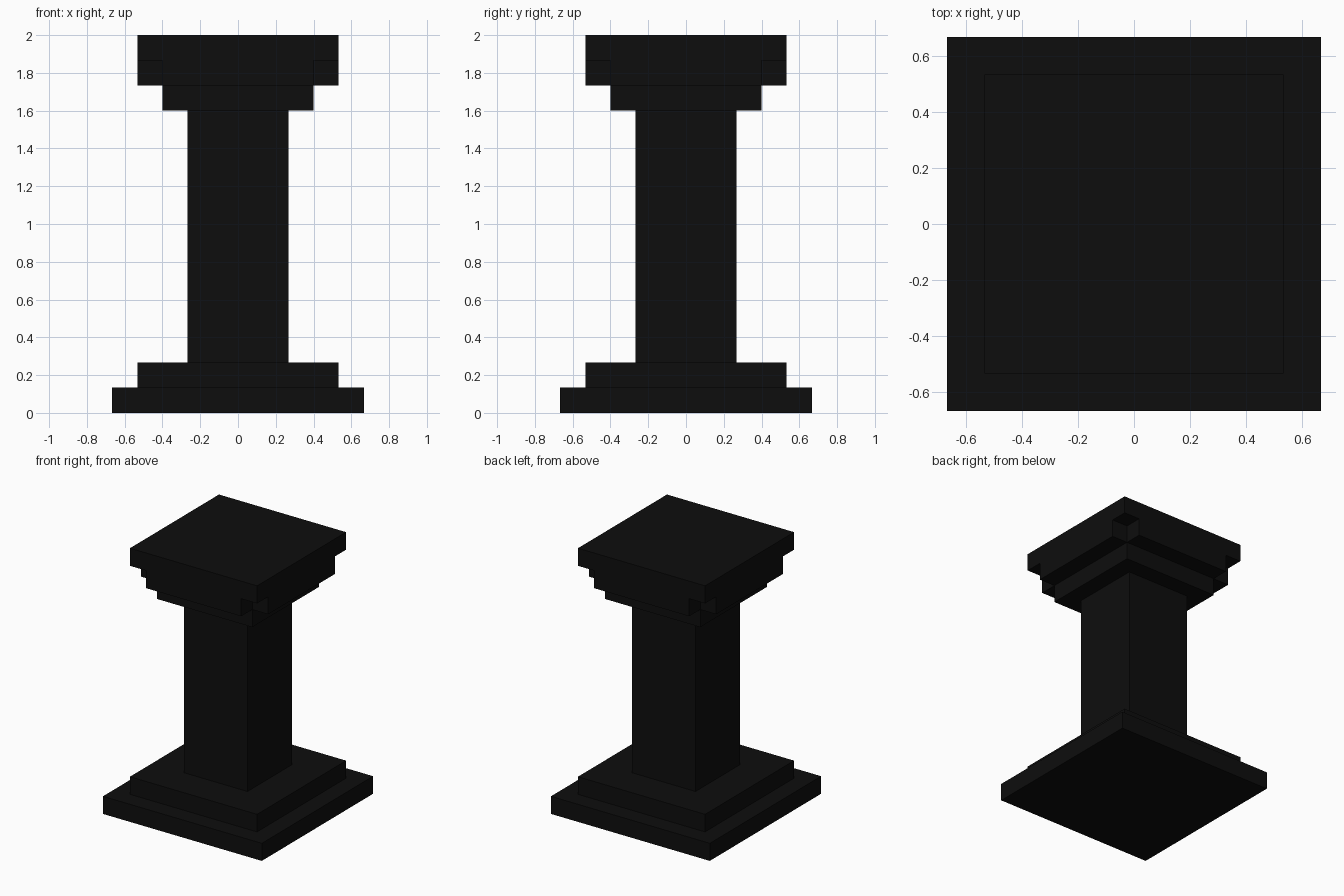
import bpy, bmesh

if "Cube" in bpy.data.objects:
    bpy.data.objects.remove(bpy.data.objects["Cube"])

U = 2 / 15  # block unit

mat = bpy.data.materials.new("near black stone")
mat.diffuse_color = (0.0042, 0.0042, 0.0042, 1)
mat.use_nodes = True
mat.node_tree.nodes["Principled BSDF"].inputs["Base Color"].default_value = mat.diffuse_color


def prism(name, outline, z0, z1):
    """Extrude a counter-clockwise outline (in block units) from z0 to z1."""
    bm = bmesh.new()
    face = bm.faces.new([bm.verts.new((x * U, y * U, z0 * U)) for x, y in outline])
    ext = bmesh.ops.extrude_face_region(bm, geom=[face])
    top = [g for g in ext["geom"] if isinstance(g, bmesh.types.BMVert)]
    bmesh.ops.translate(bm, verts=top, vec=(0, 0, (z1 - z0) * U))
    bmesh.ops.recalc_face_normals(bm, faces=bm.faces)
    me = bpy.data.meshes.new(name)
    bm.to_mesh(me)
    bm.free()
    me.materials.append(mat)
    bpy.context.collection.objects.link(bpy.data.objects.new(name, me))


def square(h):
    return [(-h, -h), (h, -h), (h, h), (-h, h)]


# Square with its four corners notched out
def notched(h, n):
    pts, x, y = [], 1, 0
    for _ in range(4):
        for a, b in ((h, n), (n, n), (n, h)):
            pts.append((a * x - b * y, a * y + b * x))
        x, y = -y, x
    return pts


# Stepped base
prism("base_plinth", square(5), 0, 1)
prism("base_step", square(4), 1, 2)
# Shaft
prism("shaft", square(2), 2, 12)
# Capital: neck, corner-notched course, top slab
prism("capital_neck", square(3), 12, 13)
prism("capital_notched_course", notched(4, 3), 13, 14)
prism("capital_top_slab", square(4), 14, 15)
